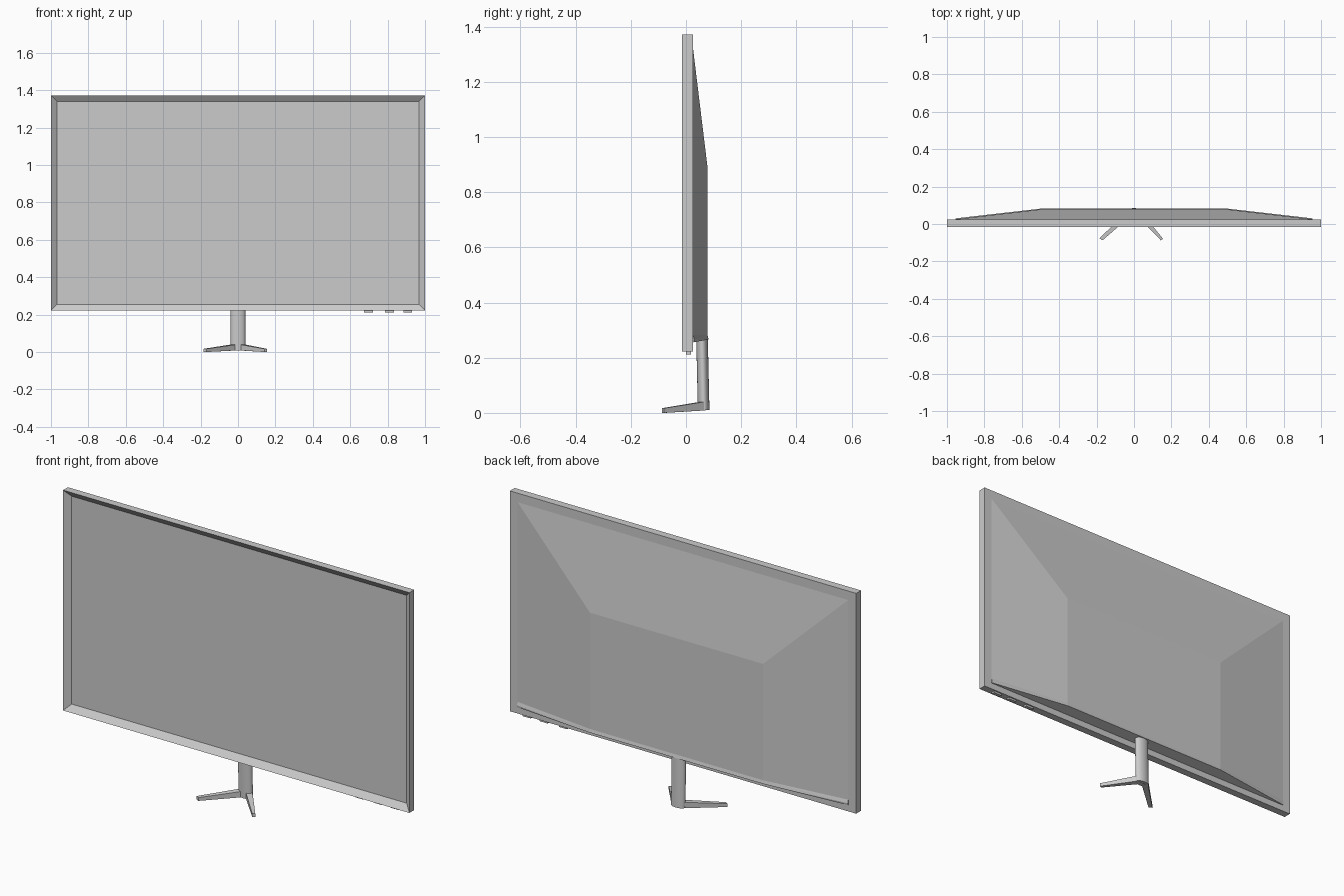
import bpy, bmesh, math
from mathutils import Vector

cube = bpy.data.objects.get("Cube")
if cube:
    bpy.data.objects.remove(cube, do_unlink=True)

grey = bpy.data.materials.new("plain grey")
grey.use_nodes = True
COLOUR = (0.6, 0.6, 0.6, 1)
grey.diffuse_color = COLOUR
grey.node_tree.nodes["Principled BSDF"].inputs["Base Color"].default_value = COLOUR


def finish(name, bm):
    """Turn a bmesh into a named grey object."""
    bmesh.ops.recalc_face_normals(bm, faces=bm.faces)
    mesh = bpy.data.meshes.new(name)
    bm.to_mesh(mesh)
    bm.free()
    mesh.materials.append(grey)
    obj = bpy.data.objects.new(name, mesh)
    bpy.context.collection.objects.link(obj)
    return obj


def box(lo, hi):
    bm = bmesh.new()
    bmesh.ops.create_cube(bm, size=1)
    lo, hi = Vector(lo), Vector(hi)
    for v in bm.verts:
        v.co = (lo + hi) / 2 + v.co * (hi - lo)
    return bm


def hull(name, points):
    """Convex solid around a few corner points."""
    bm = bmesh.new()
    for p in points:
        bm.verts.new(p)
    result = bmesh.ops.convex_hull(bm, input=bm.verts)
    spare = {g for g in result["geom_interior"] if isinstance(g, bmesh.types.BMVert)}
    if spare:
        bmesh.ops.delete(bm, geom=list(spare), context="VERTS")
    bmesh.ops.dissolve_limit(bm, angle_limit=0.002, verts=bm.verts, edges=bm.edges)
    return finish(name, bm)


# Panel with the screen sunk into its front face
WIDE, FLAT, BACK = 0.955, 0.5, 0.025
panel = box((-1, -0.015, 0.222), (1, BACK, 1.372))
panel.normal_update()
front = min(panel.faces, key=lambda f: f.calc_center_median().y)
bmesh.ops.inset_region(panel, faces=[front], thickness=0.046)
for v in front.verts:
    v.co.y += 0.025
finish("screen_panel", panel)

# Tapered rear housing
shell = []
for s in (-1, 1):
    for z in (0.28, 1.325):
        shell += [(s * WIDE, 0.02, z), (s * WIDE, BACK, z)]
    shell += [(s * FLAT, 0.078, 0.28), (s * FLAT, 0.078, 0.89)]
hull("rear_housing", shell)

# Slightly flared lip along the bottom of the housing
lip = []
for s in (-1, 1):
    for z, edge, deep in ((0.283, BACK, 0.078), (0.266, 0.03, 0.082)):
        lip += [(s * WIDE, edge, z), (s * FLAT, deep, z)]
    lip += [(s * WIDE, 0.02, z) for z in (0.255, 0.283)]
    lip.append((s * WIDE, 0.028, 0.256))
hull("housing_lip", lip)

# Control buttons under the panel
for i, x in enumerate((0.698, 0.81, 0.908)):
    finish(f"button_{i + 1}", box((x - 0.023, 0, 0.212), (x + 0.023, 0.018, 0.225)))

# Oval stand column, leaning a little forward
bpy.ops.mesh.primitive_cylinder_add(vertices=24, radius=1, depth=1,
                                    location=(0, 0.061, 0.142),
                                    rotation=(0.023, 0, 0))
column = bpy.context.object
column.name = "stand_column"
column.scale = (0.039, 0.021, 0.265)
column.data.materials.append(grey)
bpy.ops.object.transform_apply(location=True, rotation=True, scale=True)
bpy.ops.object.shade_smooth_by_angle(angle=math.radians(35))


# Two splayed feet, tapering from the column to the tip
def foot(name, root, tip):
    points = []
    for x, y in root:
        points += [(x, y, 0.009), (x, y, 0.04)]
    for x, y in tip:
        points += [(x, y, 0), (x, y, 0.017)]
    hull(name, points)


foot("right_foot", [(-0.01, 0.05), (0, 0.07), (-0.036, 0.068), (-0.039, 0.055)],
     [(-0.168, -0.087), (-0.185, -0.077)])
foot("left_foot", [(0.01, 0.05), (0, 0.07), (0.036, 0.068), (0.039, 0.055)],
     [(0.143, -0.087), (0.156, -0.08)])
